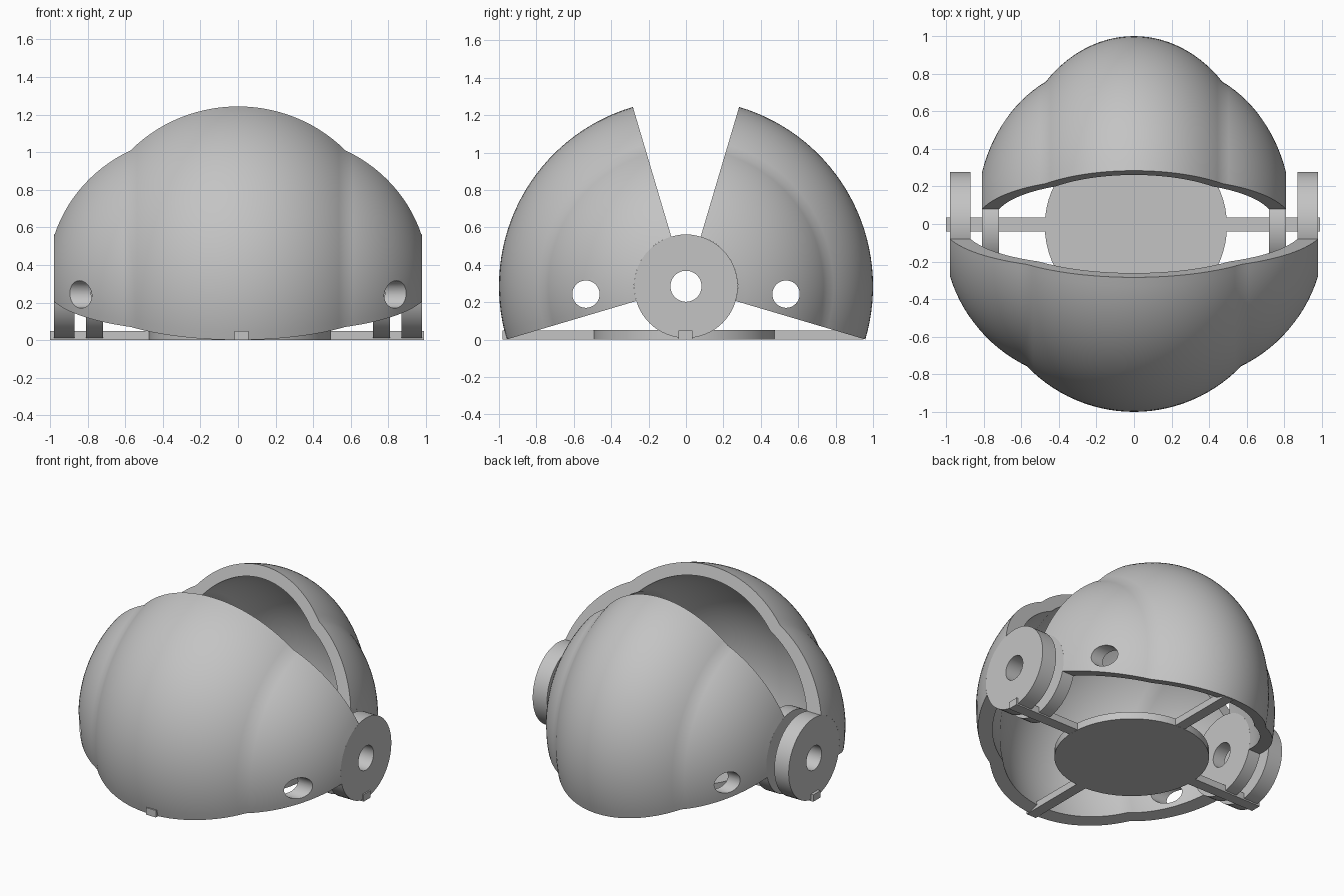
import bpy, bmesh, math
from mathutils import Matrix, Vector

if "Cube" in bpy.data.objects:
    bpy.data.objects.remove(bpy.data.objects["Cube"], do_unlink=True)

PIVOT = 0.285      # hinge axis height
HUB = 0.277        # hinge disc radius
TILT = math.radians(16.5)

grey = bpy.data.materials.new("plain_grey")
grey.use_nodes = True
grey.diffuse_color = (0.55, 0.55, 0.55, 1)
grey.node_tree.nodes["Principled BSDF"].inputs["Base Color"].default_value = (0.55, 0.55, 0.55, 1)


def make_object(name, bm):
    bmesh.ops.recalc_face_normals(bm, faces=bm.faces)
    mesh = bpy.data.meshes.new(name)
    bm.to_mesh(mesh)
    bm.free()
    mesh.materials.append(grey)
    obj = bpy.data.objects.new(name, mesh)
    bpy.context.collection.objects.link(obj)
    return obj


def select(obj):
    bpy.ops.object.select_all(action="DESELECT")
    obj.select_set(True)
    bpy.context.view_layer.objects.active = obj


def smooth(obj):
    select(obj)
    bpy.ops.object.shade_smooth_by_angle(angle=math.radians(32))


def arc(p, q, radius, steps):
    """Points from p to q on a circle that bulges away from the axis."""
    p, q = Vector(p), Vector(q)
    half = (q - p) / 2
    normal = Vector((-half.y, half.x)).normalized()
    centre = p + half - normal * math.sqrt(radius ** 2 - half.length_squared)
    a = math.atan2(*(p - centre).yx)
    b = math.atan2(*(q - centre).yx)
    return [centre + radius * Vector((math.cos(a + (b - a) * i / steps),
                                      math.sin(a + (b - a) * i / steps)))
            for i in range(steps + 1)]


def revolve(name, loop, start, sweep, steps):
    """Turn a closed (x, r) loop about the hinge axis; cap it if partial."""
    bm = bmesh.new()
    full = sweep > 6.28
    rings = []
    for k in range(steps if full else steps + 1):
        a = start + sweep * k / steps
        rings.append([bm.verts.new((x, r * math.cos(a), PIVOT + r * math.sin(a)))
                      for x, r in loop])
    n = len(loop)
    for k in range(steps):
        one, two = rings[k], rings[(k + 1) % len(rings)]
        for i in range(n):
            j = (i + 1) % n
            bm.faces.new((one[i], one[j], two[j], two[i]))
    if not full:
        for ring in (rings[0], rings[-1]):
            for i in range(n // 2 - 1):
                bm.faces.new((ring[i], ring[i + 1], ring[n - 2 - i], ring[n - 1 - i]))
    return make_object(name, bm)


def cylinder(name, radius, depth, matrix):
    bm = bmesh.new()
    bmesh.ops.create_cone(bm, cap_ends=True, segments=64, radius1=radius,
                          radius2=radius, depth=depth, matrix=matrix)
    return make_object(name, bm)


def bar(name, low, high):
    bm = bmesh.new()
    bmesh.ops.create_cube(bm, size=1)
    for v in bm.verts:
        v.co = [(l + h) / 2 + c * (h - l) for l, h, c in zip(low, high, v.co)]
    return make_object(name, bm)


# Three-lobed half profile, mirrored across the middle
shoulder = arc((-0.98, HUB), (-0.57, 0.757), 0.79, 14)
crown = arc((-0.57, 0.757), (0.57, 0.757), 0.79, 28)
profile = shoulder[:-1] + crown + [Vector((-p.x, p.y)) for p in reversed(shoulder[:-1])]


def jaw(name, width, start, side):
    outer = [(p.x * width, p.y) for p in profile]
    inner = [(x * 0.888, HUB + (r - HUB) * 0.888) for x, r in outer]
    shell = revolve(name + "_shell", outer + inner[::-1], start, math.pi / 2, 32)

    # Round side holes
    place = Matrix.Translation((0, side * 0.535, 0.243)) @ Matrix.Rotation(math.pi / 2, 4, "Y")
    cutter = cylinder("hole_cutter", 0.073, 2.4, place)
    cutter.hide_render = True
    select(shell)
    cut = shell.modifiers.new("side_holes", "BOOLEAN")
    cut.operation = "DIFFERENCE"
    cut.solver = "EXACT"
    cut.object = cutter
    bpy.ops.object.modifier_apply(modifier=cut.name)
    bpy.data.objects.remove(cutter, do_unlink=True)
    smooth(shell)

    # Hinge discs with a pin hole
    tip = 0.98 * width
    for label, s in (("left", 1), ("right", -1)):
        a, b = s * tip, s * tip * 0.888
        ring = [(a, HUB), (b, HUB), (b, 0.083), (a, 0.083)]
        smooth(revolve(f"{name}_{label}_hinge", ring, 0, 2 * math.pi, 64))


jaw("front", 1.0, math.pi / 2 + TILT, -1)
jaw("back", 0.825, -TILT, 1)

# Base plate with crossed support bars
smooth(cylinder("base_plate", 0.485, 0.05, Matrix.Translation((0.01, -0.01, 0.025))))
bar("cross_bar", (-1.0, -0.04, 0.001), (0.99, 0.035, 0.049))
bar("long_bar", (-0.018, -0.98, 0.001), (0.057, 0.95, 0.049))
